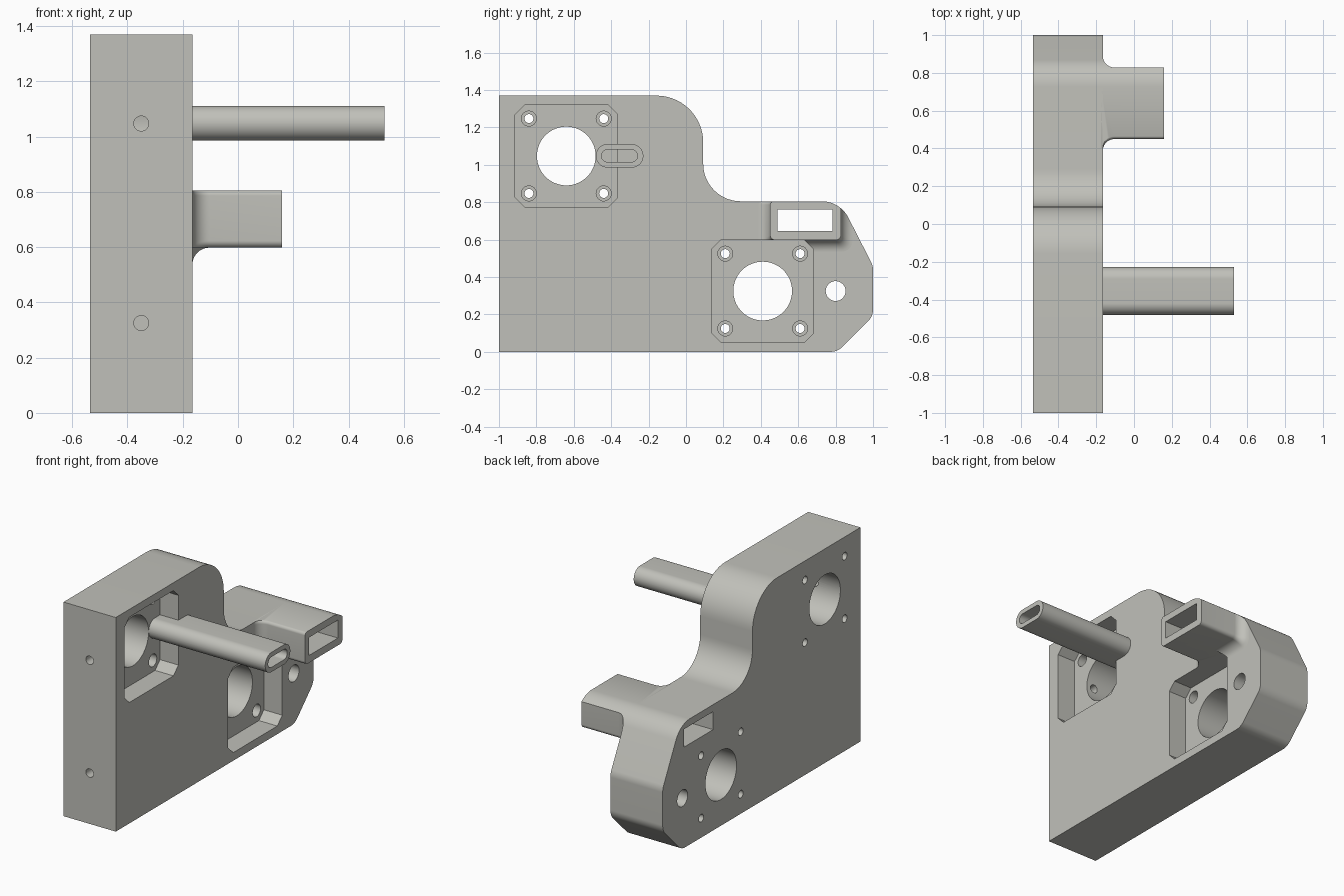
import bpy, bmesh, math
from mathutils import Vector

if "Cube" in bpy.data.objects:
    bpy.data.objects.remove(bpy.data.objects["Cube"])

grey = bpy.data.materials.new("light grey")
grey.diffuse_color = (0.53, 0.53, 0.49, 1)
grey.use_nodes = True
grey.node_tree.nodes["Principled BSDF"].inputs["Base Color"].default_value = grey.diffuse_color

X0, X1 = -0.535, -0.165        # plate back and front faces
FLOOR = X1 - 0.13              # floor of the motor pockets
MOTORS = [(-0.64, 1.047), (0.41, 0.325)]


def rounded(corners, steps=10):
    """Turn (y, z, radius) corners into an outline with arcs."""
    out = []
    n = len(corners)
    for i, (y, z, r) in enumerate(corners):
        p = Vector((y, z))
        if r == 0:
            out.append(p)
            continue
        a = (Vector(corners[i - 1][:2]) - p).normalized()
        b = (Vector(corners[(i + 1) % n][:2]) - p).normalized()
        half = math.acos(max(-1, min(1, a.dot(b)))) / 2
        c = p + (a + b).normalized() * (r / math.sin(half))
        v1 = p + a * (r / math.tan(half)) - c
        v2 = p + b * (r / math.tan(half)) - c
        a1 = math.atan2(v1.y, v1.x)
        d = math.atan2(v2.y, v2.x) - a1
        d = (d + math.pi) % (2 * math.pi) - math.pi
        for k in range(steps + 1):
            t = a1 + d * k / steps
            out.append(c + Vector((math.cos(t), math.sin(t))) * r)
    return out


def loft(name, sections):
    """Skin a list of (x, outline) sections into a closed solid."""
    bm = bmesh.new()
    rings = [[bm.verts.new((x, p[0], p[1])) for p in pts] for x, pts in sections]
    n = len(rings[0])
    for r1, r2 in zip(rings, rings[1:]):
        for i in range(n):
            j = (i + 1) % n
            bm.faces.new((r1[i], r1[j], r2[j], r2[i]))
    bm.faces.new(rings[0][::-1])
    bm.faces.new(rings[-1])
    bmesh.ops.recalc_face_normals(bm, faces=bm.faces)
    me = bpy.data.meshes.new(name)
    bm.to_mesh(me)
    bm.free()
    ob = bpy.data.objects.new(name, me)
    bpy.context.collection.objects.link(ob)
    me.materials.append(grey)
    return ob


def prism(name, pts, xa, xb):
    return loft(name, [(xa, pts), (xb, pts)])


def circle(y, z, r, n=48):
    return [(y + r * math.cos(2 * math.pi * i / n),
             z + r * math.sin(2 * math.pi * i / n)) for i in range(n)]


def box(y0, y1, z0, z1, r=0, steps=10):
    return rounded([(y0, z0, r), (y1, z0, r), (y1, z1, r), (y0, z1, r)], steps)


def boolean(ob, tool, op='DIFFERENCE'):
    m = ob.modifiers.new(op.lower(), 'BOOLEAN')
    m.object, m.operation, m.solver = tool, op, 'EXACT'
    bpy.context.view_layer.objects.active = ob
    bpy.ops.object.modifier_apply(modifier=m.name)
    bpy.data.objects.remove(tool)


# Stepped side plate
outline = rounded([(-1, 0, 0), (0.81, 0, 0.09), (1, 0.19, 0.09), (1, 0.46, 0.1),
                   (0.823, 0.805, 0.16), (0.092, 0.805, 0.2),
                   (0.092, 1.37, 0.25), (-1, 1.37, 0)], 14)
plate = prism("side_plate", outline, X0, X1)

# Cable bracket with flared root, trimmed to the plate outline
R = 0.062
sections = []
for t in [-0.01] + [R * (1 - math.cos(k * math.pi / 20)) for k in range(11)]:
    o = R - math.sqrt(max(0, R * R - (R - max(t, 0)) ** 2))
    sections.append((X1 + t, rounded([(0.45 - o, 0.598 - o, 0.025 + o * 0.5),
                                      (0.828 + o, 0.598 - o, 0.025 + o * 0.5),
                                      (0.828 + o, 0.806, 0.02),
                                      (0.45 - o, 0.806, 0.02)])))
sections.append((0.16, sections[-1][1]))
bracket = loft("cable_bracket", sections)
boolean(bracket, prism("trim", outline, X0, 1), 'INTERSECT')

# Motor pockets, bores and counterbored screw holes
for y, z in MOTORS:
    h, c = 0.273, 0.05
    octagon = [(y - h, z - h + c), (y - h + c, z - h), (y + h - c, z - h), (y + h, z - h + c),
               (y + h, z + h - c), (y + h - c, z + h), (y - h + c, z + h), (y - h, z + h - c)]
    for ob in (plate, bracket):
        boolean(ob, prism("pocket", octagon, FLOOR, 0))
    boolean(plate, prism("bore", circle(y, z, 0.157, 64), X0 - 0.1, 0))
    for sy in (-0.2, 0.2):
        for sz in (-0.2, 0.2):
            boolean(plate, prism("screw", circle(y + sy, z + sz, 0.024, 24), X0 - 0.1, 0))
            boolean(plate, prism("counterbore", circle(y + sy, z + sz, 0.04, 32),
                                 FLOOR - 0.06, FLOOR + 0.05))

# Pivot hole and rectangular cable passage
boolean(plate, prism("pivot_hole", circle(0.8, 0.325, 0.053), X0 - 0.1, 0))
for ob in (plate, bracket):
    boolean(ob, prism("passage", box(0.49, 0.782, 0.645, 0.76), X0 - 0.1, 0.5))

# Set screw holes in the front edge
for z in (1.047, 0.325):
    bpy.ops.mesh.primitive_cylinder_add(vertices=32, radius=0.027, depth=0.5,
                                        location=(-0.35, -1, z),
                                        rotation=(math.pi / 2, 0, 0))
    boolean(plate, bpy.context.object)

# Hollow slotted arm rising from the pocket floor
arm = prism("slotted_arm", box(-0.482, -0.228, 0.985, 1.111, 0.0629, 16), FLOOR - 0.005, 0.53)
boolean(arm, prism("slot", box(-0.452, -0.259, 1.015, 1.081, 0.0329, 16), FLOOR + 0.01, 0.7))

# Smooth curved walls, keep hard edges
for ob in (plate, bracket, arm):
    bpy.ops.object.select_all(action='DESELECT')
    ob.select_set(True)
    bpy.context.view_layer.objects.active = ob
    bpy.ops.object.shade_smooth_by_angle(angle=math.radians(25))
